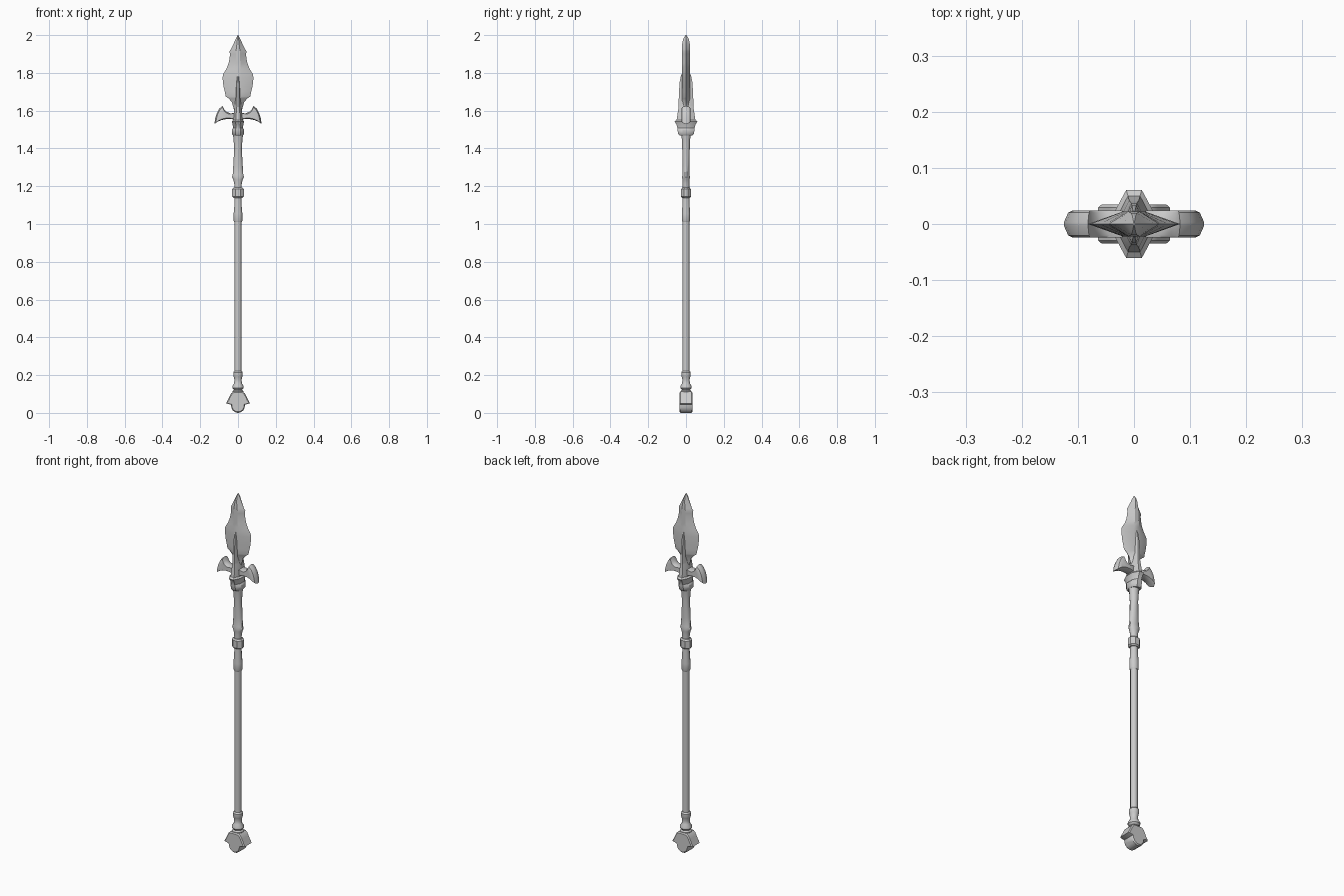
import bpy, bmesh, math


def finish(bm, name, angle=35):
    bmesh.ops.recalc_face_normals(bm, faces=bm.faces)
    me = bpy.data.meshes.new(name)
    bm.to_mesh(me)
    bm.free()
    ob = bpy.data.objects.new(name, me)
    bpy.context.collection.objects.link(ob)
    bpy.ops.object.select_all(action='DESELECT')
    ob.select_set(True)
    bpy.context.view_layer.objects.active = ob
    bpy.ops.object.shade_smooth_by_angle(angle=math.radians(angle))
    return ob


def skin(name, rings, angle=35):
    """Join equal-length rings of points and cap both ends."""
    bm = bmesh.new()
    vs = [[bm.verts.new(p) for p in r] for r in rings]
    n = len(vs[0])
    for a, b in zip(vs, vs[1:]):
        for i in range(n):
            j = (i + 1) % n
            bm.faces.new((a[i], a[j], b[j], b[i]))
    bm.faces.new(vs[0])
    bm.faces.new(vs[-1])
    return finish(bm, name, angle)


def loft(name, sections, sides=12):
    """Stack elliptical sections (z, x radius, y radius); flats face the axes."""
    k = 1 / math.cos(math.pi / sides)
    angs = [2 * math.pi * (i + 0.5) / sides for i in range(sides)]
    return skin(name, [[(rx * k * math.cos(a), ry * k * math.sin(a), z)
                        for a in angs] for z, rx, ry in sections])


def plate(name, outline, mid, edge, half, centre, shrink):
    """Plate in XZ whose faces bevel from a thin edge to a thick middle."""
    def ring(s, y):
        return [(centre[0] + (x - centre[0]) * s, y,
                 centre[1] + (z - centre[1]) * s) for x, z in outline]
    return skin(name, [ring(shrink, -half), ring(mid, -half * 0.85), ring(1, -edge),
                       ring(1, edge), ring(mid, half * 0.85), ring(shrink, half)])


# Shaft, with flared grip sleeves and a block between them
loft("shaft", [(0.2, .018, .018), (1.04, .018, .018)])
loft("lower_sleeve", [(1.01, .019, .019), (1.018, .023, .022), (1.055, .023, .022),
                      (1.10, .019, .019), (1.15, .018, .018)])
loft("grip_block", [(1.138, .024, .02), (1.145, .031, .026), (1.185, .031, .026),
                    (1.192, .024, .02)], 8)
loft("upper_sleeve", [(1.18, .018, .017), (1.215, .020, .018), (1.235, .025, .019),
                      (1.25, .032, .021), (1.262, .028, .018), (1.31, .025, .018),
                      (1.40, .020, .020), (1.45, .024, .022), (1.475, .027, .026)])

# Head collar, deeper front to back than it is wide
loft("head_collar", [(1.468, .026, .034), (1.478, .033, .042), (1.50, .033, .045),
                     (1.508, .026, .045), (1.53, .029, .052), (1.542, .033, .061),
                     (1.55, .026, .050), (1.60, .021, .042), (1.63, .015, .038)], 8)

# Raised spine running up both faces of the blade
loft("blade_spine", [(1.54, .026, .044), (1.62, .016, .040), (1.70, .013, .037),
                     (1.75, .010, .034), (1.785, .006, .027), (1.80, .001, .020)], 8)

# Spearhead: hexagonal sections with a thick ridge and sharp edges
blade = [(1.595, .018), (1.625, .027), (1.645, .032), (1.665, .050), (1.675, .065),
         (1.70, .070), (1.73, .077), (1.775, .082), (1.795, .078), (1.82, .062),
         (1.85, .050), (1.88, .044), (1.90, .043), (1.915, .045), (1.925, .038),
         (1.96, .021), (1.98, .012)]
rings = []
for z, w in blade:
    t = .022 if z < 1.95 else .022 - (z - 1.95) * .25
    rings.append([(-w, 0, z), (-w * .25, -t, z), (w * .25, -t, z),
                  (w, 0, z), (w * .25, t, z), (-w * .25, t, z)])
rings.append([(s * .0015, y, 2.0) for s, y in
              [(-1, 0), (-.5, -.003), (.5, -.003), (1, 0), (.5, .003), (-.5, .003)]])
skin("spear_blade", rings, 25)

# Crescent axe wings, one each side
wing = [(.005, 1.59), (.04, 1.585), (.06, 1.594), (.074, 1.608), (.082, 1.626),
        (.100, 1.610), (.113, 1.585), (.121, 1.558), (.125, 1.530),
        (.105, 1.543), (.085, 1.551), (.06, 1.556), (.035, 1.556), (.005, 1.55)]
for side, label in ((1, "right"), (-1, "left")):
    plate("axe_wing_" + label, [(side * x, z) for x, z in wing],
          .86, .003, .024, (side * .07, 1.573), .72)

# Foot fittings: ring, waist and bulge
loft("foot_fitting", [(.09, .026, .026), (.115, .029, .029), (.122, .022, .022),
                      (.132, .030, .030), (.142, .030, .030), (.155, .021, .021),
                      (.175, .019, .019), (.192, .023, .023), (.198, .025, .025),
                      (.215, .025, .025), (.222, .019, .019)])

# Lobed pommel, extruded front to back
half = [(.026, .112), (.036, .104), (.045, .087), (.054, .068), (.064, .050),
        (.050, .047), (.037, .044), (.035, .028), (.027, .012), (.012, .002)]
pommel = half + [(0, 0)] + [(-x, z) for x, z in reversed(half)]
skin("pommel", [[(x * s, y, .06 + (z - .06) * s) for x, z in pommel]
                for s, y in ((.90, -.035), (1, -.029), (1, .029), (.90, .035))])
